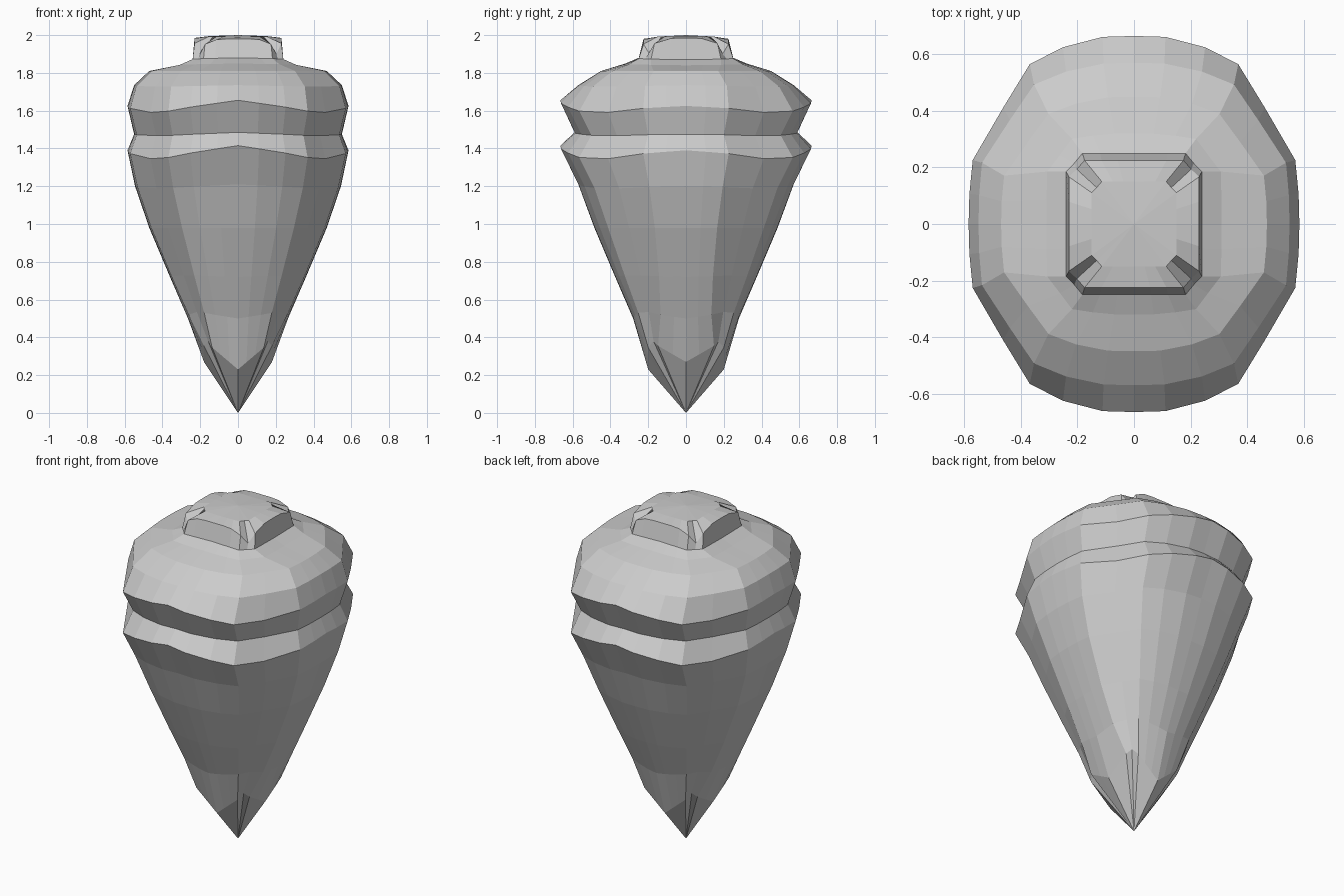
import bpy, bmesh

if "Cube" in bpy.data.objects:
    bpy.data.objects.remove(bpy.data.objects["Cube"])

# Quarter outlines (unit size), from the +x axis to the +y axis
ROUND = [(1, 0), (.995, .16), (.975, .34), (.79, .62), (.63, .85), (.43, .94), (.19, .995), (0, 1)]
SQUARE = [(1, 0), (1, .35), (1, .74), (.88, .86), (.76, 1), (.5, 1), (.25, 1), (0, 1)]

# Rings: x radius, y radius, z on the side, z on the front, corner dip, squareness, dip sharpness
RINGS = [
    (.18, .20, .27, .23, -.13, 1, 1),
    (.265, .28, .50, .50, -.04, .35, 1),
    (.36, .375, .72, .72, -.01, .1, 1),
    (.47, .485, .98, .98, 0, 0, 1),
    (.545, .57, 1.20, 1.21, .02, 0, 1),
    (.585, .665, 1.39, 1.415, .07, 0, 1),    # lower ridge
    (.55, .59, 1.475, 1.485, .015, 0, 1),    # groove
    (.585, .665, 1.625, 1.655, .06, 0, 1),   # upper ridge
    (.55, .57, 1.735, 1.735, .01, .1, 1),
    (.47, .45, 1.81, 1.81, 0, .1, 1),        # shoulder
    (.31, .32, 1.84, 1.85, 0, .6, 1),
    (.24, .25, 1.87, 1.88, 0, 1, 1),         # neck base
    (.23, .225, 1.985, 1.98, .09, 1, 4),     # cap rim with sunken corners
    (.15, .15, 1.995, 1.99, 0, 1, 1),
]


def ring_points(a, b, z_side, z_front, dip, q, power):
    quarter = []
    for i, (r, s) in enumerate(zip(ROUND, SQUARE)):
        x, y = (r[k] * (1 - q) + s[k] * q for k in (0, 1))
        w = (min(x, y) / max(x, y)) ** power
        t = i / (len(ROUND) - 1)
        quarter.append((x * a, y * b, z_side * (1 - t) + z_front * t - dip * w))
    back = quarter[::-1]
    pts = quarter[:-1]
    pts += [(-x, y, z) for x, y, z in back[:-1]]
    pts += [(-x, -y, z) for x, y, z in quarter[:-1]]
    pts += [(x, -y, z) for x, y, z in back[:-1]]
    return pts


# Loft the rings and close both ends with fans
bm = bmesh.new()
loops = [[bm.verts.new(p) for p in ring_points(*row)] for row in RINGS]
n = len(loops[0])
tip = bm.verts.new((0, 0, 0))
crown = bm.verts.new((0, 0, 2))
for i in range(n):
    j = (i + 1) % n
    bm.faces.new((tip, loops[0][j], loops[0][i]))
    for lo, hi in zip(loops, loops[1:]):
        bm.faces.new((lo[i], lo[j], hi[j], hi[i]))
    bm.faces.new((loops[-1][i], loops[-1][j], crown))
bmesh.ops.recalc_face_normals(bm, faces=bm.faces)

mesh = bpy.data.meshes.new("spinning_top_body")
bm.to_mesh(mesh)
bm.free()
body = bpy.data.objects.new("spinning_top_body", mesh)
bpy.context.collection.objects.link(body)
